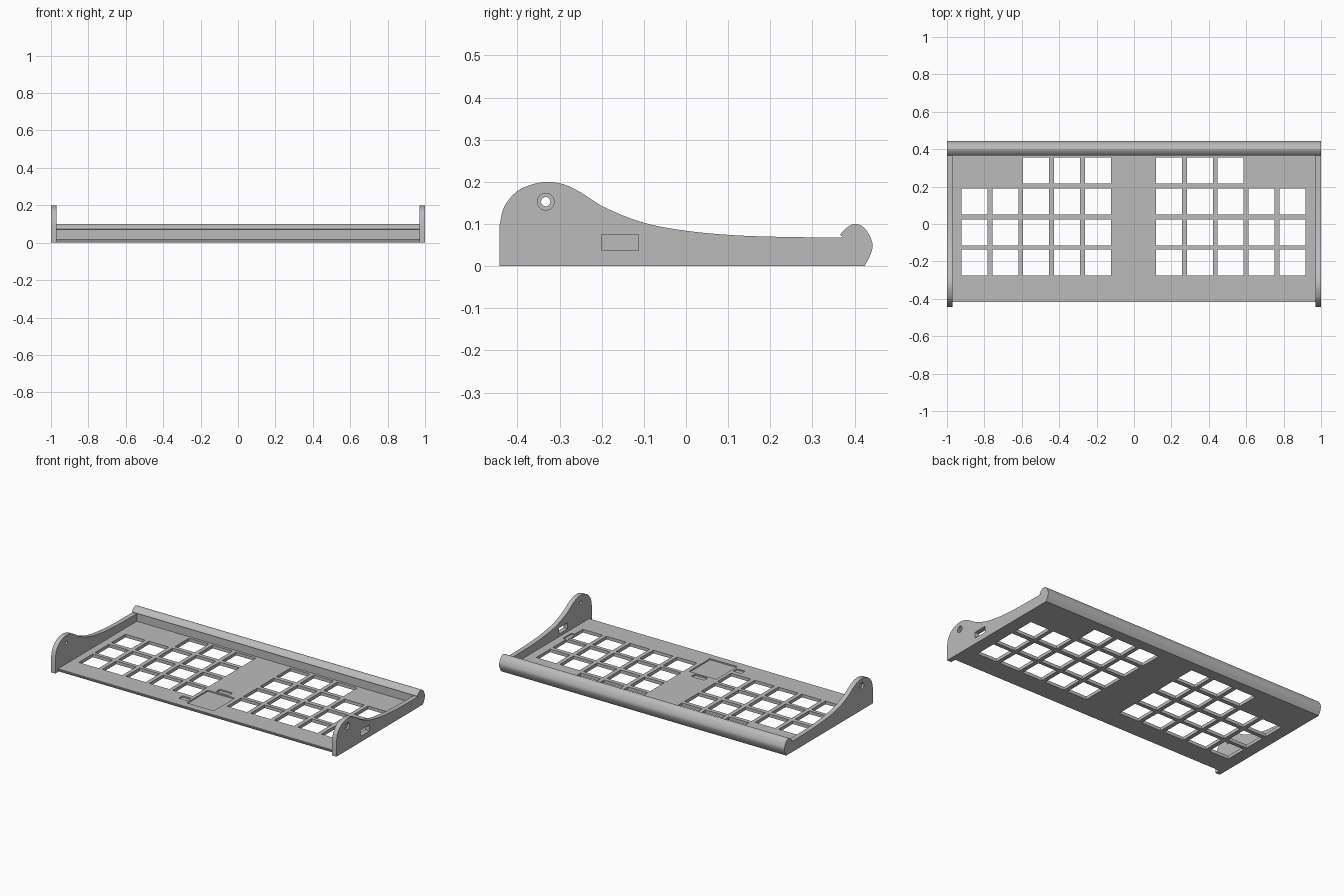
import bpy, bmesh, math
from mathutils import Vector, Matrix

if "Cube" in bpy.data.objects:
    bpy.data.objects.remove(bpy.data.objects["Cube"])

gray = bpy.data.materials.new("light_gray")
gray.diffuse_color = (0.5, 0.5, 0.5, 1)
gray.use_nodes = True
gray.node_tree.nodes["Principled BSDF"].inputs["Base Color"].default_value = gray.diffuse_color


def add_object(name, bm):
    bmesh.ops.recalc_face_normals(bm, faces=bm.faces[:])
    mesh = bpy.data.meshes.new(name)
    bm.to_mesh(mesh)
    bm.free()
    mesh.materials.append(gray)
    ob = bpy.data.objects.new(name, mesh)
    bpy.context.collection.objects.link(ob)
    return ob


def extrude_profile(name, pts, x0, x1):
    """Extrude a closed (y, z) outline along x."""
    bm = bmesh.new()
    face = bm.faces.new([bm.verts.new((x0, y, z)) for y, z in pts])
    ext = bmesh.ops.extrude_face_region(bm, geom=[face])
    moved = [v for v in ext["geom"] if isinstance(v, bmesh.types.BMVert)]
    bmesh.ops.translate(bm, verts=moved, vec=(x1 - x0, 0, 0))
    return add_object(name, bm)


def spline(pts, steps=6):
    """Smooth curve through the points."""
    p = [Vector(q) for q in pts]
    p = [2 * p[0] - p[1]] + p + [2 * p[-1] - p[-2]]
    out = []
    for a, b, c, d in zip(p, p[1:], p[2:], p[3:]):
        for i in range(steps):
            t = i / steps
            out.append(0.5 * (2 * b + (c - a) * t + (2 * a - 5 * b + 4 * c - d) * t * t
                              + (3 * b - a - 3 * c + d) * t ** 3))
    return [tuple(q) for q in out] + [tuple(p[-2])]


def add_box(bm, x0, x1, y0, y1, z0, z1):
    m = Matrix.Translation(((x0 + x1) / 2, (y0 + y1) / 2, (z0 + z1) / 2))
    m = m @ Matrix.Diagonal((x1 - x0, y1 - y0, z1 - z0, 1))
    bmesh.ops.create_cube(bm, size=1, matrix=m)


def add_drill(bm, x0, x1, r):
    m = Matrix.Translation(((x0 + x1) / 2, -0.333, 0.153)) @ Matrix.Rotation(math.pi / 2, 4, 'Y')
    bmesh.ops.create_cone(bm, cap_ends=True, segments=32, radius1=r, radius2=r,
                          depth=x1 - x0, matrix=m)


def cut(ob, bm):
    """Subtract the cutter from the object and bake the result."""
    cutter = add_object("cutter", bm)
    cutter.hide_render = True
    mod = ob.modifiers.new("cut", 'BOOLEAN')
    mod.operation, mod.solver, mod.object = 'DIFFERENCE', 'EXACT', cutter
    deps = bpy.context.evaluated_depsgraph_get()
    mesh = bpy.data.meshes.new_from_object(ob.evaluated_get(deps))
    ob.modifiers.clear()
    ob.data = mesh
    bpy.data.objects.remove(cutter)


def smooth(ob):
    bpy.ops.object.select_all(action='DESELECT')
    ob.select_set(True)
    bpy.context.view_layer.objects.active = ob
    bpy.ops.object.shade_smooth_by_angle(angle=math.radians(30))


# Base plate with slightly undercut front edge
TOP = 0.02
plate = extrude_profile("base_plate", [(-0.408, 0), (0.372, 0), (0.372, TOP), (-0.416, TOP),
                                       (-0.416, 0.017)], -0.972, 0.972)

# Square openings: four rows of five on each half, back row has three
bm = bmesh.new()
H = 0.0695
for row, cy in enumerate((0.286, 0.121, -0.045, -0.207)):
    for first, cols in ((-0.853, (2, 3, 4)), (0.187, (0, 1, 2))):
        for col in (cols if row == 0 else range(5)):
            cx = first + 0.165 * col
            add_box(bm, cx - H, cx + H, cy - H, cy + H, -0.05, 0.1)
cut(plate, bm)

# Shallow pockets in the plate
bm = bmesh.new()
for x0, x1, y0, y1 in ((-0.10, 0.09, -0.37, -0.16), (-0.05, 0.04, -0.147, -0.11),
                       (-0.173, -0.115, -0.345, -0.307), (0.906, 0.94, -0.195, -0.11)):
    add_box(bm, x0, x1, y0, y1, TOP - 0.008, 0.1)
cut(plate, bm)

# Rounded rear rail with overhanging lip
rail = [(0.372, 0), (0.372, 0.07)] + spline(
    [(0.365, 0.074), (0.38, 0.09), (0.40, 0.1), (0.422, 0.092), (0.437, 0.07),
     (0.443, 0.048), (0.437, 0.025), (0.424, 0)])
smooth(extrude_profile("rear_rail", rail, -1, 1))

# Curved side panels with drilled holes
side = [(0.372, 0), (-0.443, 0)] + spline(
    [(-0.443, 0.095), (-0.432, 0.14), (-0.403, 0.176), (-0.368, 0.193), (-0.33, 0.2),
     (-0.29, 0.194), (-0.25, 0.175), (-0.19, 0.138), (-0.1, 0.103), (0, 0.084),
     (0.12, 0.073), (0.25, 0.069), (0.372, 0.068)])
for name, s in (("left_panel", -1), ("right_panel", 1)):
    panel = extrude_profile(name, side, s * 0.97, s)
    bm = bmesh.new()
    add_drill(bm, *sorted((s * 0.9, s * 1.1)), 0.011)
    if s > 0:  # cable window on one side only
        add_box(bm, 0.9, 1.1, -0.2, -0.113, 0.037, 0.075)
    cut(panel, bm)
    bm = bmesh.new()
    add_drill(bm, *sorted((s * 0.988, s * 1.1)), 0.02)  # countersink
    cut(panel, bm)
    smooth(panel)
